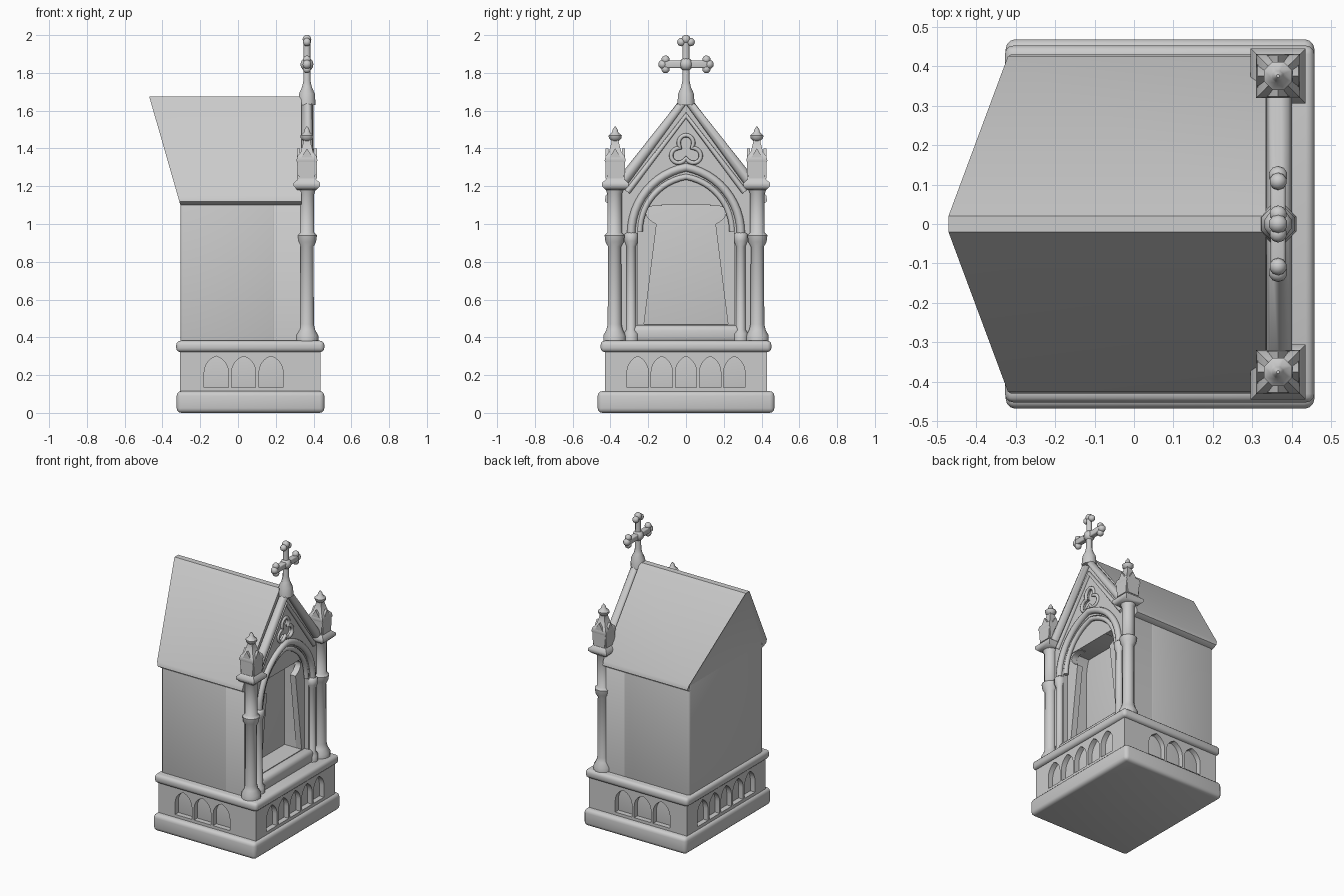
import bpy, bmesh
from math import pi, sin, cos, atan2, sqrt, radians
from mathutils import Matrix, Vector

if "Cube" in bpy.data.objects:
    bpy.data.objects.remove(bpy.data.objects["Cube"])

stone = bpy.data.materials.new("grey_stone")
stone.use_nodes = True
COLOUR = (0.6, 0.6, 0.6, 1)
stone.diffuse_color = COLOUR
stone.node_tree.nodes["Principled BSDF"].inputs["Base Color"].default_value = COLOUR

FACE_X = 0.365   # plane of the columns and cross
UPRIGHT = Matrix(((0, 0, 1, 0), (1, 0, 0, 0), (0, 1, 0, 0), (0, 0, 0, 1)))


def add(name, mesh, angle=40):
    for p in mesh.polygons:
        p.use_smooth = True
    mesh.set_sharp_from_angle(angle=radians(angle))
    mesh.materials.clear()
    mesh.materials.append(stone)
    obj = bpy.data.objects.new(name, mesh)
    bpy.context.collection.objects.link(obj)
    return obj


def from_bmesh(name, bm, angle=40):
    bmesh.ops.recalc_face_normals(bm, faces=bm.faces)
    mesh = bpy.data.meshes.new(name)
    bm.to_mesh(mesh)
    bm.free()
    return add(name, mesh, angle)


def box(name, x, y, z, bevel=0.015):
    """Box from (low, high) ranges with rounded edges."""
    bm = bmesh.new()
    bmesh.ops.create_cube(bm, size=1)
    for v in bm.verts:
        v.co = [r[0] if c < 0 else r[1] for c, r in zip(v.co, (x, y, z))]
    bmesh.ops.bevel(bm, geom=bm.edges[:], offset=bevel, segments=3,
                    profile=0.5, affect='EDGES')
    return from_bmesh(name, bm, 60)


def turned(name, profile, x, y, sides=12):
    """Turn a (radius, z) profile; four sides gives a square section."""
    bm = bmesh.new()
    k = sqrt(2) if sides == 4 else 1
    rings = [[bm.verts.new((x + r * k * cos(2 * pi * (i + .5) / sides),
                            y + r * k * sin(2 * pi * (i + .5) / sides), z))
              for i in range(sides)] for r, z in profile]
    for a, b in zip(rings, rings[1:]):
        for i in range(sides):
            j = (i + 1) % sides
            bm.faces.new((a[i], a[j], b[j], b[i]))
    bm.faces.new(rings[0])
    bm.faces.new(rings[-1])
    return from_bmesh(name, bm, 50)


def curve_mesh(name, loops, closed, extrude=0, bevel=0):
    cu = bpy.data.curves.new(name, 'CURVE')
    cu.dimensions = '2D' if extrude else '3D'
    cu.fill_mode = 'BOTH' if extrude else 'FULL'
    cu.extrude, cu.bevel_depth, cu.bevel_resolution = extrude, bevel, 2
    cu.use_fill_caps = not extrude
    for pts in loops:
        sp = cu.splines.new('POLY')
        sp.points.add(len(pts) - 1)
        for p, (u, v) in zip(sp.points, pts):
            p.co = (u, v, 0, 1)
        sp.use_cyclic_u = closed
    tmp = bpy.data.objects.new(name, cu)
    bpy.context.collection.objects.link(tmp)
    bpy.context.view_layer.update()
    mesh = bpy.data.meshes.new_from_object(
        tmp.evaluated_get(bpy.context.evaluated_depsgraph_get()))
    bpy.data.objects.remove(tmp)
    return mesh


def plate(name, loops, near, far, turn=0):
    """Pierced slab: first loop is the outline, the others are holes."""
    mesh = curve_mesh(name, loops, True, extrude=(far - near) / 2)
    mesh.transform(Matrix.Rotation(turn, 4, 'Z')
                   @ Matrix.Translation(((near + far) / 2, 0, 0)) @ UPRIGHT)
    return add(name, mesh)


def moulding(name, pts, x, radius, closed=False):
    mesh = curve_mesh(name, [pts], closed, bevel=radius)
    mesh.transform(Matrix.Translation((x, 0, 0)) @ UPRIGHT)
    return add(name, mesh, 60)


def arch(w, spring, apex, n=12, cusp=0):
    """Points of a pointed arch, right spring to left spring."""
    h = apex - spring
    rad = (h * h + w * w) / (2 * w)
    end = atan2(h, rad - w)
    right = []
    for i in range(n + 1):
        t = i / n
        u, v = w - rad + rad * cos(end * t), rad * sin(end * t)
        k = 1 - cusp * (1 - abs(sin(2.5 * pi * t)))
        right.append((u * k, spring + v * k))
    return right + [(-u, v) for u, v in right[-2::-1]]


def opening(w, bottom, spring, apex, centre=0, **kw):
    pts = [(w, bottom)] + arch(w, spring, apex, **kw) + [(-w, bottom)]
    return [(u + centre, v) for u, v in pts]


def gable(w, bottom, eave, top):
    return [(-w, bottom), (w, bottom), (w, eave), (0, top), (-w, eave)]


def rect(a, b, c, d):
    return [(a, c), (b, c), (b, d), (a, d)]


# Base: plinth, core, blind arcades on all four sides, cornice
box("plinth", (-.325, .457), (-.468, .468), (0, .115), .025)
box("base_core", (-.27, .40), (-.395, .395), (.08, .34), .005)
BASE_Z = (.1, .335)


def arcade(name, lo, hi, count, pitch, mid, face, turn):
    holes = [opening(pitch * .44, .135, .215, .3, mid + (i - (count - 1) / 2) * pitch, n=5)
             for i in range(count)]
    plate(name, [rect(lo, hi, *BASE_Z)] + holes, face - .035, face, turn)


arcade("arcade_left", -.43, .43, 5, .128, 0, .437, 0)
arcade("arcade_right", -.43, .43, 5, .128, 0, .307, pi)
arcade("arcade_front", -.305, .435, 3, .145, .03, .43, -pi / 2)
arcade("arcade_back", -.435, .305, 3, .145, -.03, .43, pi / 2)
box("cornice", (-.327, .457), (-.452, .452), (.322, .382), .022)

# Chamber: rear block, and front layers pierced by the niche
box("chamber", (-.305, .2), (-.4, .4), (.36, 1.15), .015)
plate("niche_wall", [gable(.4, .37, 1.13, 1.63), opening(.222, .47, 1.0, 1.235)], .19, .29)
plate("cusped_arch", [gable(.4, .37, 1.13, 1.63),
                      opening(.222, .47, 1.0, 1.235, n=30, cusp=.3)], .288, .33)
trefoil = []
for i in range(48):
    a = 2 * pi * i / 48
    r = .035 + .05 * abs(cos(1.5 * (a - pi / 2)))
    trefoil.append((r * cos(a), 1.385 + r * sin(a)))
plate("tracery_front", [gable(.385, .37, 1.15, 1.65), opening(.255, .44, .97, 1.265), trefoil],
      .328, .36)
box("niche_sill", (.2, .385), (-.29, .29), (.37, .465), .03)

# Roof with a leaning rear end and a recessed gable panel
bm = bmesh.new()
section = [(-.4, 1.1), (.4, 1.1), (.43, 1.12), (.425, 1.15), (.02, 1.675), (-.02, 1.675),
           (-.425, 1.15), (-.43, 1.12)]
rear = [bm.verts.new((-.305 - (z - 1.1) * .287, y, z)) for y, z in section]
front = [bm.verts.new((.335, y, z)) for y, z in section]
end = bm.faces.new(rear)
bm.faces.new(front)
for i in range(len(section)):
    j = (i + 1) % len(section)
    bm.faces.new((rear[i], rear[j], front[j], front[i]))
bmesh.ops.recalc_face_normals(bm, faces=bm.faces)
bmesh.ops.inset_region(bm, faces=[end], thickness=.025, depth=-.01)
from_bmesh("roof", bm, 50)

# Mouldings on the gable, arch and trefoil
moulding("gable_moulding", [(-.37, 1.18), (0, 1.665), (.37, 1.18)], .368, .032)
moulding("gable_inner_moulding", [(-.31, 1.17), (0, 1.575), (.31, 1.17)], .362, .016)
moulding("arch_moulding", arch(.29, .95, 1.3), .366, .022)
moulding("arch_inner_moulding", arch(.245, .96, 1.25), .35, .016)
moulding("trefoil_moulding", trefoil, .36, .011, True)

# Shafts, corner columns and pinnacles, mirrored left and right
COLUMN = [(.062, .375), (.062, .41), (.045, .44), (.038, .47), (.036, .88), (.05, .905),
          (.055, .94), (.04, .955), (.04, 1.16), (.055, 1.2)]
SHAFT = [(.04, .375), (.04, .42), (.026, .44), (.024, .88), (.036, .91), (.036, .945), (.024, .955)]
PINNACLE = [(.05, 1.18), (.07, 1.2), (.07, 1.218), (.05, 1.235), (.044, 1.25), (.042, 1.31),
            (.056, 1.335), (.05, 1.36), (.033, 1.38), (.02, 1.43), (.018, 1.445)]
FINIAL = [(.016, 1.435), (.036, 1.455), (.038, 1.468), (.018, 1.485), (.014, 1.5), (.004, 1.515)]
for side, s in (("back", 1), ("front", -1)):
    turned(side + "_column", COLUMN, FACE_X, s * .378)
    turned(side + "_niche_shaft", SHAFT, .362, s * .29, 10)
    turned(side + "_pinnacle", PINNACLE, FACE_X, s * .375, 4)
    turned(side + "_finial", FINIAL, FACE_X, s * .375, 8)
    # small gablets around the pinnacle
    for k in range(4):
        obj = plate(side + "_pinnacle_gablet", [[(-.042, 1.24), (.042, 1.24), (.05, 1.32),
                                                 (0, 1.4), (-.05, 1.32)]], .036, .052, k * pi / 2)
        obj.data.transform(Matrix.Translation((FACE_X, s * .375, 0)))

# Cross with three-lobed ends
CROSS_Z = 1.845
turned("cross_stem", [(.05, 1.63), (.045, 1.69), (.028, 1.725), (.02, 1.76), (.019, 1.96)],
       FACE_X, 0, 8)
box("cross_arm", (.346, .384), (-.115, .115), (CROSS_Z - .02, CROSS_Z + .02), .008)
bm = bmesh.new()
lobes = [(0, 0, .036)]
for dy, dz, reach in ((1, 0, .108), (-1, 0, .108), (0, 1, .118)):
    cy, cz = dy * reach, dz * reach
    lobes += [(cy + dy * .015, cz + dz * .015, .024),
              (cy + dz * .025, cz + dy * .025, .022), (cy - dz * .025, cz - dy * .025, .022)]
for y, z, r in lobes:
    bmesh.ops.create_uvsphere(bm, u_segments=10, v_segments=8, radius=r,
                              matrix=Matrix.Translation((FACE_X, y, CROSS_Z + z)))
from_bmesh("cross_lobes", bm, 60)
